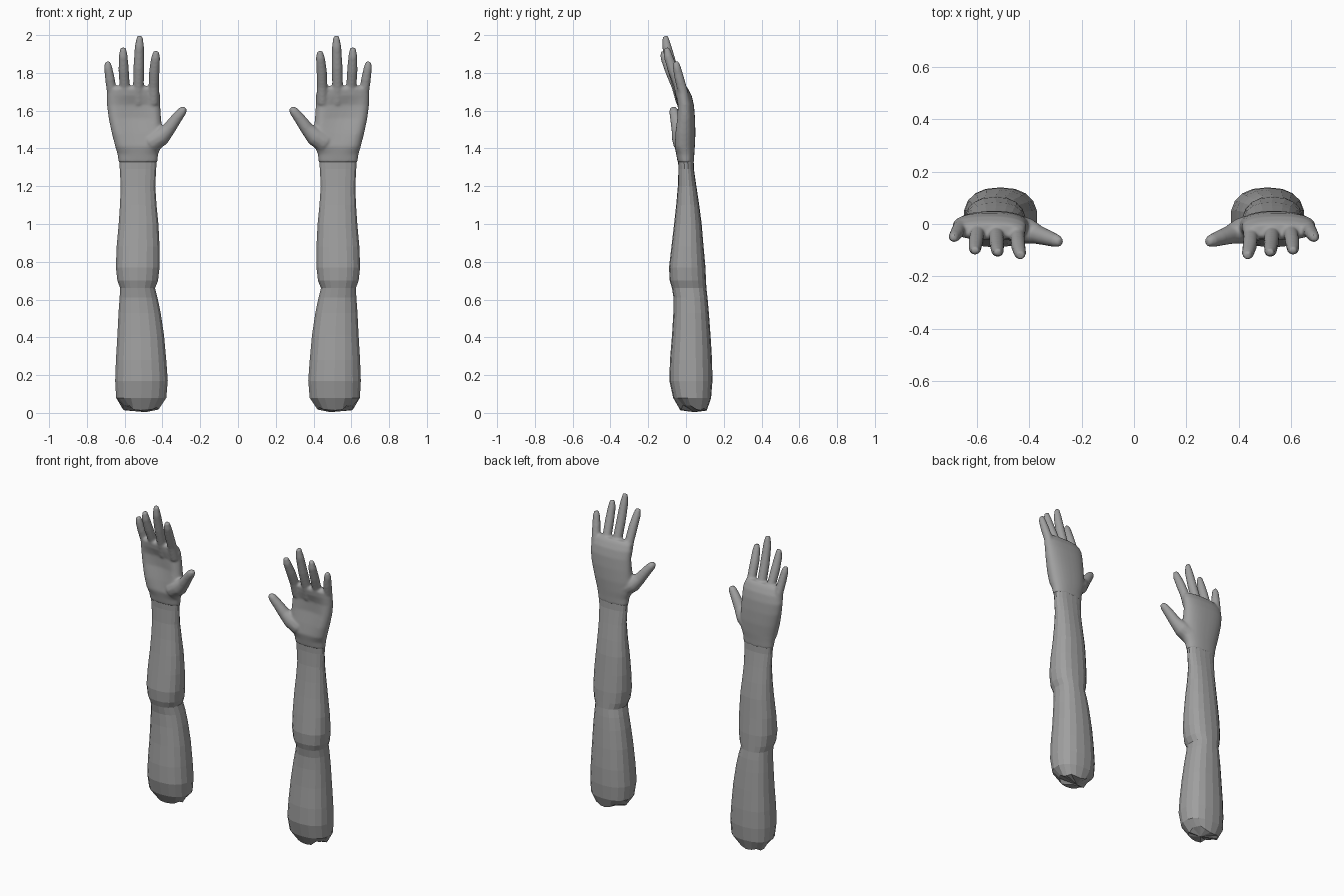
import bpy, bmesh, math, random
from mathutils import Vector

cube = bpy.data.objects.get("Cube")
if cube:
    bpy.data.objects.remove(cube, do_unlink=True)

GREY = (0.35, 0.35, 0.35, 1)
skin = bpy.data.materials.new("skin grey")
skin.use_nodes = True
skin.diffuse_color = GREY
skin.node_tree.nodes["Principled BSDF"].inputs["Base Color"].default_value = GREY

# Cross-sections: height, inner x, outer x, front y, back y
ARM = [(0.03, .42, .61, -.03, .11), (0.08, .378, .647, -.068, .133), (0.17, .37, .652, -.088, .14),
       (0.28, .378, .648, -.085, .138), (0.41, .39, .64, -.074, .13), (0.53, .408, .634, -.067, .121),
       (0.61, .425, .628, -.066, .114), (0.66, .438, .625, -.074, .108), (0.70, .422, .64, -.086, .106),
       (0.77, .414, .648, -.09, .103), (0.88, .414, .644, -.077, .093), (1.0, .42, .633, -.063, .083),
       (1.1, .43, .626, -.052, .07), (1.2, .437, .622, -.043, .055), (1.29, .432, .627, -.04, .042),
       (1.36, .428, .632, -.043, .04)]
# Same, plus depth of the palm hollow
PALM = [(1.325, .427, .632, -.044, .042, 0), (1.37, .423, .638, -.052, .044, 0),
        (1.41, .405, .65, -.07, .047, .01), (1.48, .4, .668, -.072, .05, .022),
        (1.56, .407, .685, -.062, .048, .026), (1.63, .412, .694, -.056, .042, .018),
        (1.68, .412, .694, -.06, .03, .004), (1.715, .42, .685, -.062, .012, 0),
        (1.73, .44, .66, -.05, 0, 0)]
# Digit paths: x, y, z, radius
DIGITS = {
    "index": [(.447, -.022, 1.64, .03), (.446, -.05, 1.73, .028), (.443, -.083, 1.81, .028),
              (.436, -.112, 1.88, .024), (.433, -.121, 1.915, .015)],
    "middle": [(.527, -.018, 1.64, .03), (.527, -.042, 1.73, .029), (.525, -.073, 1.83, .029),
               (.522, -.102, 1.94, .025), (.52, -.11, 1.995, .015)],
    "ring": [(.598, -.014, 1.64, .03), (.6, -.036, 1.73, .028), (.605, -.067, 1.81, .028),
             (.608, -.095, 1.89, .024), (.608, -.103, 1.933, .015)],
    "little": [(.66, -.005, 1.62, .03), (.668, -.016, 1.7, .027), (.678, -.035, 1.77, .026),
               (.688, -.049, 1.83, .022), (.69, -.054, 1.86, .014)],
    "thumb": [(.46, -.015, 1.43, .055), (.405, -.028, 1.465, .05), (.365, -.042, 1.505, .036),
              (.325, -.055, 1.56, .03), (.295, -.065, 1.598, .025), (.281, -.07, 1.615, .015)],
}


def section(z, x0, x1, y0, y1, dent=0, sides=18):
    """Rounded, slightly boxy ring, optionally hollowed on its front."""
    ring = []
    for i in range(sides):
        a = math.tau * (i + .5) / sides
        u = math.copysign(abs(math.cos(a)) ** .85, math.cos(a))
        v = math.copysign(abs(math.sin(a)) ** .85, math.sin(a))
        y = (y0 + y1) / 2 + v * (y1 - y0) / 2
        if v < 0:
            y += dent * max(0, 1 - (u / .75) ** 2)
        ring.append(Vector(((x0 + x1) / 2 + u * (x1 - x0) / 2, y, z)))
    return ring


def tube_rings(path, sides=12):
    """Rings set square to a path."""
    pts = [Vector(p[:3]) for p in path]
    rings = []
    for i, p in enumerate(pts):
        along = pts[min(i + 1, len(pts) - 1)] - pts[max(i - 1, 0)]
        q = along.to_track_quat('Z', 'Y')
        angles = [math.tau * k / sides for k in range(sides)]
        rings.append([p + q @ Vector((math.cos(a), math.sin(a), 0)) * path[i][3] for a in angles])
    return rings


def loft(bm, rings, side, bottom=None):
    """Skin rings together and close both ends."""
    loops = [[bm.verts.new((p.x * side, p.y, p.z)) for p in r] for r in rings]
    n = len(loops[0])
    for a, b in zip(loops, loops[1:]):
        for i in range(n):
            bm.faces.new((a[i], a[(i + 1) % n], b[(i + 1) % n], b[i]))
    bm.faces.new(loops[-1])
    if bottom:
        tip = bm.verts.new((bottom[0] * side, bottom[1], bottom[2]))
        for i in range(n):
            bm.faces.new((tip, loops[0][(i + 1) % n], loops[0][i]))
    else:
        bm.faces.new(loops[0][::-1])


def finish(bm, name):
    bmesh.ops.recalc_face_normals(bm, faces=bm.faces)
    mesh = bpy.data.meshes.new(name)
    bm.to_mesh(mesh)
    bm.free()
    mesh.materials.append(skin)
    obj = bpy.data.objects.new(name, mesh)
    bpy.context.collection.objects.link(obj)
    return obj


for label, side in (("left", 1), ("right", -1)):
    # Faceted arm with a ragged stump
    random.seed(4)
    rings = [section(*s) for s in ARM]
    for p in rings[0]:
        p.z += random.uniform(-.02, .015)
    bm = bmesh.new()
    loft(bm, rings, side, bottom=(.49, .045, .004))
    finish(bm, label + "_arm")

    # Palm, fingers and thumb fused into one smooth hand
    bm = bmesh.new()
    loft(bm, [section(*s, sides=32) for s in PALM], side)
    for path in DIGITS.values():
        loft(bm, tube_rings(path), side)
    hand = finish(bm, label + "_hand")
    fuse = hand.modifiers.new("fuse", 'REMESH')
    fuse.mode = 'VOXEL'
    fuse.voxel_size = .007
    fuse.use_smooth_shade = True
    relax = hand.modifiers.new("relax", 'SMOOTH')
    relax.factor = .5
    relax.iterations = 6
